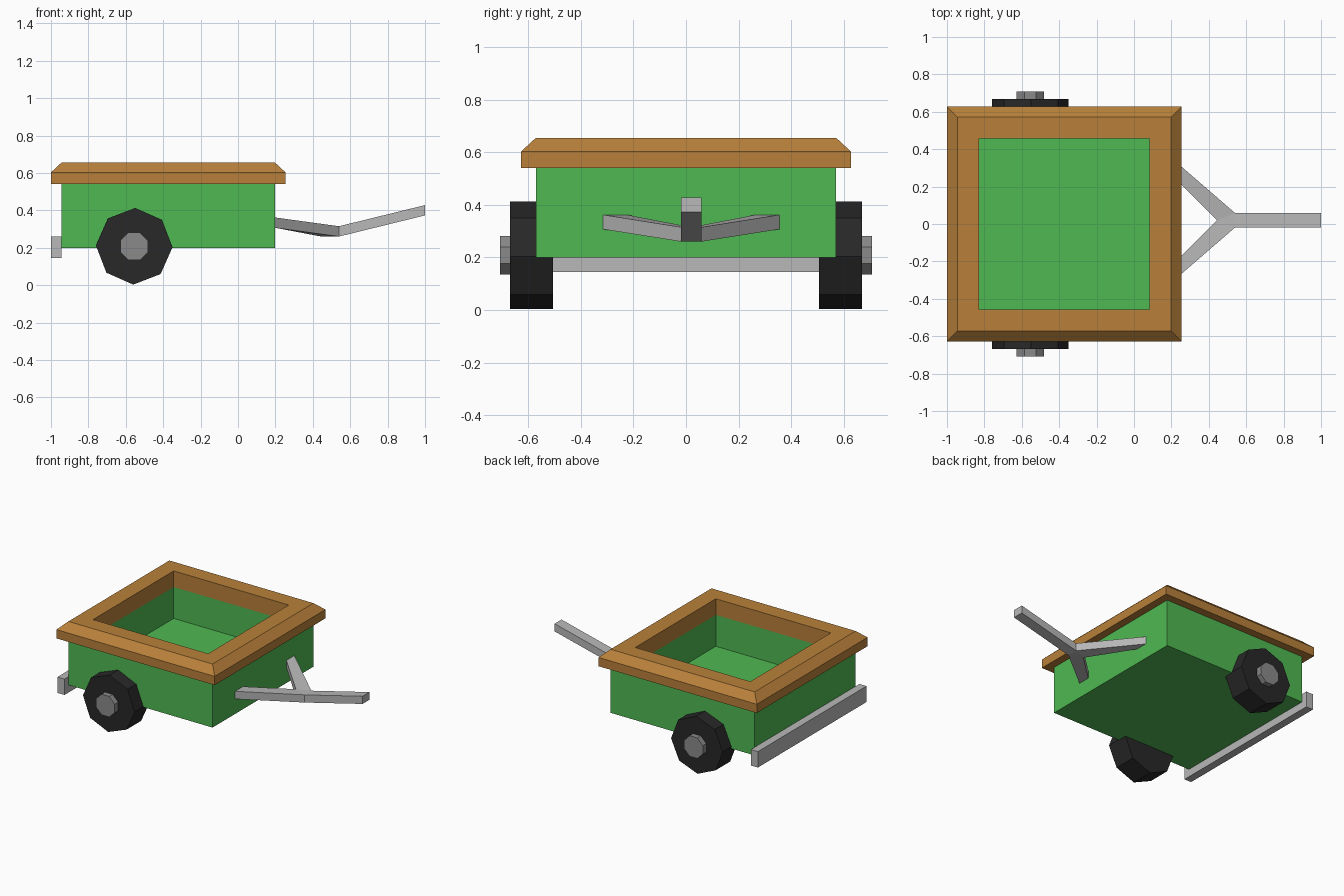
import bpy, bmesh, math
from mathutils import Matrix, Vector

old = bpy.data.objects.get("Cube")
if old:
    bpy.data.objects.remove(old, do_unlink=True)


def material(name, r, g, b):
    m = bpy.data.materials.new(name)
    m.use_nodes = True
    m.diffuse_color = (r, g, b, 1)
    m.node_tree.nodes["Principled BSDF"].inputs["Base Color"].default_value = (r, g, b, 1)
    return m


green = material("green_paint", 0.078, 0.485, 0.084)
wood = material("brown_wood", 0.479, 0.216, 0.042)
steel = material("light_steel", 0.479, 0.479, 0.479)
hub_grey = material("hub_grey", 0.254, 0.254, 0.254)
rubber = material("black_rubber", 0.021, 0.021, 0.021)


def finish(name, bm, mat):
    bmesh.ops.recalc_face_normals(bm, faces=bm.faces)
    mesh = bpy.data.meshes.new(name)
    bm.to_mesh(mesh)
    bm.free()
    mesh.materials.append(mat)
    obj = bpy.data.objects.new(name, mesh)
    bpy.context.collection.objects.link(obj)
    return obj


CX = -0.373  # middle of the tub along x


def rect_shell(name, loops, mat, closed):
    """Bridge square loops (half x, half y, z); join the ends or cap them."""
    bm = bmesh.new()
    rings = [[bm.verts.new((CX + sx * hx, sy * hy, z))
              for sx, sy in ((-1, -1), (1, -1), (1, 1), (-1, 1))]
             for hx, hy, z in loops]
    pairs = list(zip(rings, rings[1:]))
    if closed:
        pairs.append((rings[-1], rings[0]))
    else:
        bm.faces.new(rings[0])
        bm.faces.new(rings[-1])
    for a, b in pairs:
        for i in range(4):
            j = (i + 1) % 4
            bm.faces.new((a[i], a[j], b[j], b[i]))
    return finish(name, bm, mat)


# Open tub with thick walls and floor
rect_shell("tub", [(0.571, 0.571, 0.2), (0.571, 0.571, 0.54),
                   (0.456, 0.456, 0.54), (0.456, 0.456, 0.315)], green, False)

# Overhanging wooden rim with a bevelled outer edge
rect_shell("rim", [(0.627, 0.627, 0.54), (0.627, 0.627, 0.603), (0.571, 0.571, 0.655),
                   (0.456, 0.456, 0.655), (0.456, 0.456, 0.54)], wood, True)

# Rear bumper bar
bm = bmesh.new()
bmesh.ops.create_cube(bm, size=1, matrix=Matrix.Translation((-0.972, 0, 0.202))
                      @ Matrix.Diagonal((0.056, 1.23, 0.114, 1)))
finish("bumper_bar", bm, steel)


# Eight-sided wheels and hubs
def octagon(name, radius, y0, y1, turn, mat):
    bm = bmesh.new()
    matrix = (Matrix.Translation((-0.555, (y0 + y1) / 2, 0.208))
              @ Matrix.Rotation(math.radians(turn), 4, "Y")
              @ Matrix.Rotation(math.pi / 2, 4, "X"))
    bmesh.ops.create_cone(bm, cap_ends=True, segments=8, radius1=radius,
                          radius2=radius, depth=abs(y1 - y0), matrix=matrix)
    finish(name, bm, mat)


for side, s in (("back", 1), ("front", -1)):
    octagon(side + "_wheel", 0.205, s * 0.505, s * 0.669, 1.5, rubber)
    octagon(side + "_hub", 0.08, s * 0.6, s * 0.708, 22.5, hub_grey)

# Forked tow hitch: a straight bar and two arms sharing a joint
MID = 0.02


def strip(bm, quad):
    """Solid slab over plan points (x, y from hitch middle, lower z)."""
    low = [bm.verts.new((x, MID + y, z)) for x, y, z in quad]
    high = [bm.verts.new(v.co + Vector((0, 0, 0.055))) for v in low]
    bm.faces.new(low)
    bm.faces.new(high)
    n = len(quad)
    for i in range(n):
        j = (i + 1) % n
        bm.faces.new((low[i], low[j], high[j], high[i]))


bm = bmesh.new()
crotch = (0.445, 0, 0.26)
corner_a, corner_b = (0.54, 0.039, 0.26), (0.54, -0.039, 0.26)
strip(bm, [corner_b, (1, -0.039, 0.373), (1, 0.039, 0.373), corner_a])
strip(bm, [crotch, corner_b, corner_a])
for s, corner in ((1, corner_a), (-1, corner_b)):
    strip(bm, [crotch, corner, (0.198, s * 0.335, 0.307), (0.198, s * 0.245, 0.307)])
# Weld the pieces and drop the hidden walls between them
bmesh.ops.remove_doubles(bm, verts=bm.verts, dist=0.0005)
inner = [f for f in bm.faces if any(len(e.link_faces) > 2 for e in f.edges)
         and all(v.co.x < 0.55 and v.co.x > 0.44 for v in f.verts) and len(f.verts) == 4]
bmesh.ops.delete(bm, geom=inner, context="FACES")
finish("tow_hitch", bm, steel)
